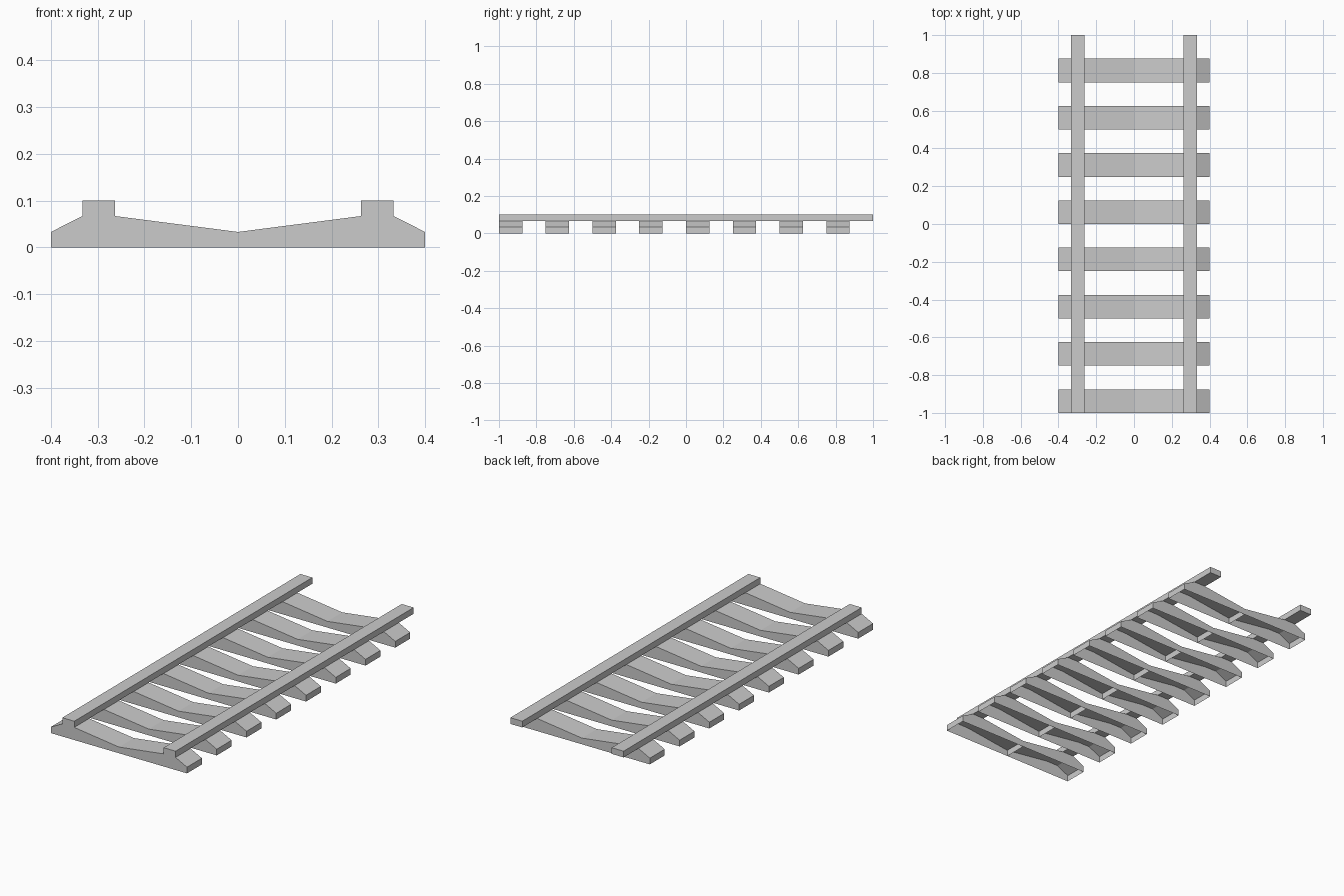
import bpy

if "Cube" in bpy.data.objects:
    bpy.data.objects.remove(bpy.data.objects["Cube"])

# Half cross-section of a sleeper (x, z), counter-clockwise seen from the front
HALF = [(0, 0), (0.4, 0), (0.4, 0.033), (0.333, 0.067), (0.263, 0.067), (0, 0.033)]
RAIL = [(0.263, 0.067), (0.333, 0.067), (0.333, 0.1), (0.263, 0.1)]


def extrude_profile(name, profile, y0, y1, skip=()):
    """Extrude an x-z profile along y, leaving out the listed edges, mirrored in x."""
    n = len(profile)
    verts = [(x, y, z) for y in (y0, y1) for x, z in profile]
    faces = [tuple(range(n)), tuple(range(2 * n - 1, n - 1, -1))]
    for a in range(n):
        if a not in skip:
            b = (a + 1) % n
            faces.append((b, a, n + a, n + b))
    mesh = bpy.data.meshes.new(name)
    mesh.from_pydata(verts, [], faces)
    ob = bpy.data.objects.new(name, mesh)
    bpy.context.collection.objects.link(ob)
    mirror = ob.modifiers.new("Mirror", "MIRROR")
    mirror.use_axis[0] = True
    return ob


# Hollow sleepers: open underneath, with a rib across the middle
sleepers = extrude_profile("sleepers", HALF, -1.0, -0.875, skip=(0,))
array = sleepers.modifiers.new("Array", "ARRAY")
array.count = 8
array.use_relative_offset = False
array.use_constant_offset = True
array.constant_offset_displace = (0, 0.25, 0)

# Pair of square rails
extrude_profile("rails", RAIL, -1.0, 1.0)
